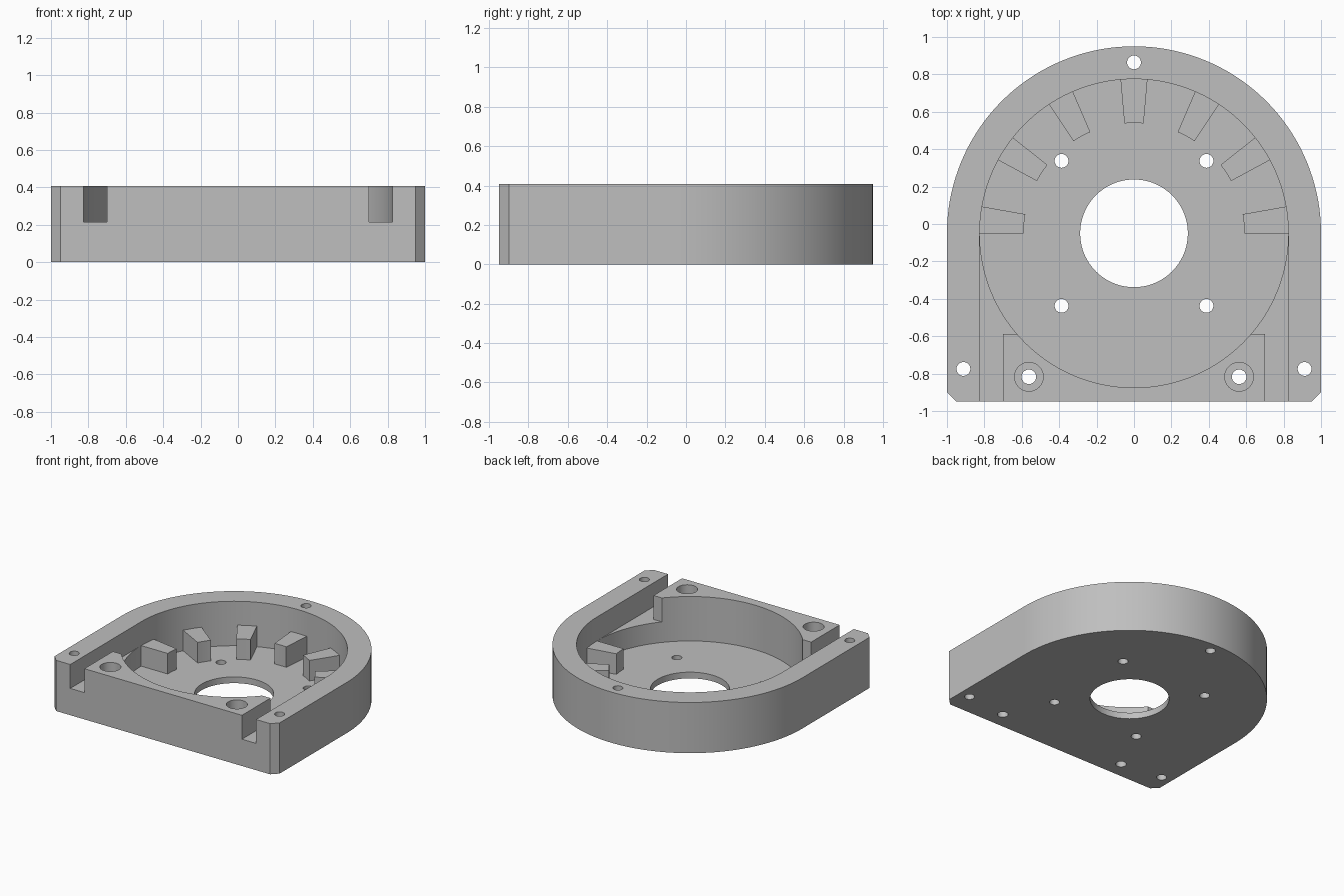
import bpy
import bmesh
from math import radians, sin, cos

cube = bpy.data.objects.get("Cube")
if cube:
    bpy.data.objects.remove(cube, do_unlink=True)

HEIGHT, FLOOR, LEDGE = 0.407, 0.05, 0.215
CY = -0.05              # centre of the round end and pocket
FRONT = -0.95
POCKET_R = 0.825
ABOVE = 0.6             # cutters reach past the top

grey = bpy.data.materials.new("plain grey")
grey.use_nodes = True
colour = (0.52, 0.52, 0.52, 1)
grey.diffuse_color = colour
grey.node_tree.nodes["Principled BSDF"].inputs["Base Color"].default_value = colour


def arc(radius, start, end, steps, x=0, y=CY):
    angles = [radians(start + (end - start) * i / steps) for i in range(steps + 1)]
    return [(x + radius * cos(a), y + radius * sin(a)) for a in angles]


def prism(name, outline, z0, z1):
    """Extrude a flat outline from z0 up to z1."""
    bm = bmesh.new()
    base = bm.faces.new([bm.verts.new((x, y, z0)) for x, y in outline])
    top = bmesh.ops.extrude_face_region(bm, geom=[base])
    verts = [v for v in top["geom"] if isinstance(v, bmesh.types.BMVert)]
    bmesh.ops.translate(bm, verts=verts, vec=(0, 0, z1 - z0))
    bmesh.ops.recalc_face_normals(bm, faces=bm.faces)
    mesh = bpy.data.meshes.new(name)
    bm.to_mesh(mesh)
    bm.free()
    mesh.materials.append(grey)
    obj = bpy.data.objects.new(name, mesh)
    bpy.context.collection.objects.link(obj)
    return obj


def activate(obj):
    bpy.ops.object.select_all(action="DESELECT")
    obj.select_set(True)
    bpy.context.view_layer.objects.active = obj


def cut(target, cutter):
    cutter.hide_render = True
    activate(target)
    mod = target.modifiers.new("cut", "BOOLEAN")
    mod.operation = "DIFFERENCE"
    mod.solver = "EXACT"
    mod.object = cutter
    bpy.ops.object.modifier_apply(modifier=mod.name)
    bpy.data.objects.remove(cutter, do_unlink=True)


def drill(target, x, y, radius, z0=-0.1, steps=32):
    circle = arc(radius, 0, 360, steps, x, y)[:-1]
    cut(target, prism("hole_cutter", circle, z0, ABOVE))


# Housing body: round back, straight sides, chamfered front corners
chamfer = 0.05
outline = arc(1, 0, 180, 72) + [
    (-1, FRONT + chamfer), (-1 + chamfer, FRONT),
    (1 - chamfer, FRONT), (1, FRONT + chamfer)]
housing = prism("housing", outline, 0, HEIGHT)

# Round pocket and central opening
drill(housing, 0, CY, POCKET_R, FLOOR, 144)
drill(housing, 0, CY, 0.288, steps=72)

# Side channels leading out through the front
for s in (1, -1):
    channel = [(0.5, CY), (POCKET_R, CY), (POCKET_R, -1.1),
               (0.7, -1.1), (0.7, -0.588), (0.5, -0.588)]
    cut(housing, prism("channel_cutter", [(s * x, y) for x, y in channel], LEDGE, ABOVE))

# Screw holes
drill(housing, 0, 0.864, 0.037)
for s in (1, -1):
    drill(housing, s * 0.912, -0.775, 0.037)
    for t in (1, -1):
        drill(housing, s * 0.3875, CY + t * 0.3875, 0.037)
    drill(housing, s * 0.562, -0.817, 0.077, LEDGE)
    drill(housing, s * 0.562, -0.817, 0.039)

# Wedge blocks around the back half of the pocket
blocks = []
for i in range(7):
    a = i * 170 / 6
    wedge = arc(POCKET_R + 0.003, a, a + 10, 6) + arc(0.59, a + 10, a, 6)
    blocks.append(prism(f"wedge_block_{i + 1}", wedge, FLOOR - 0.01, LEDGE))

for obj in [housing] + blocks:
    activate(obj)
    bpy.ops.object.shade_smooth_by_angle(angle=radians(30))
